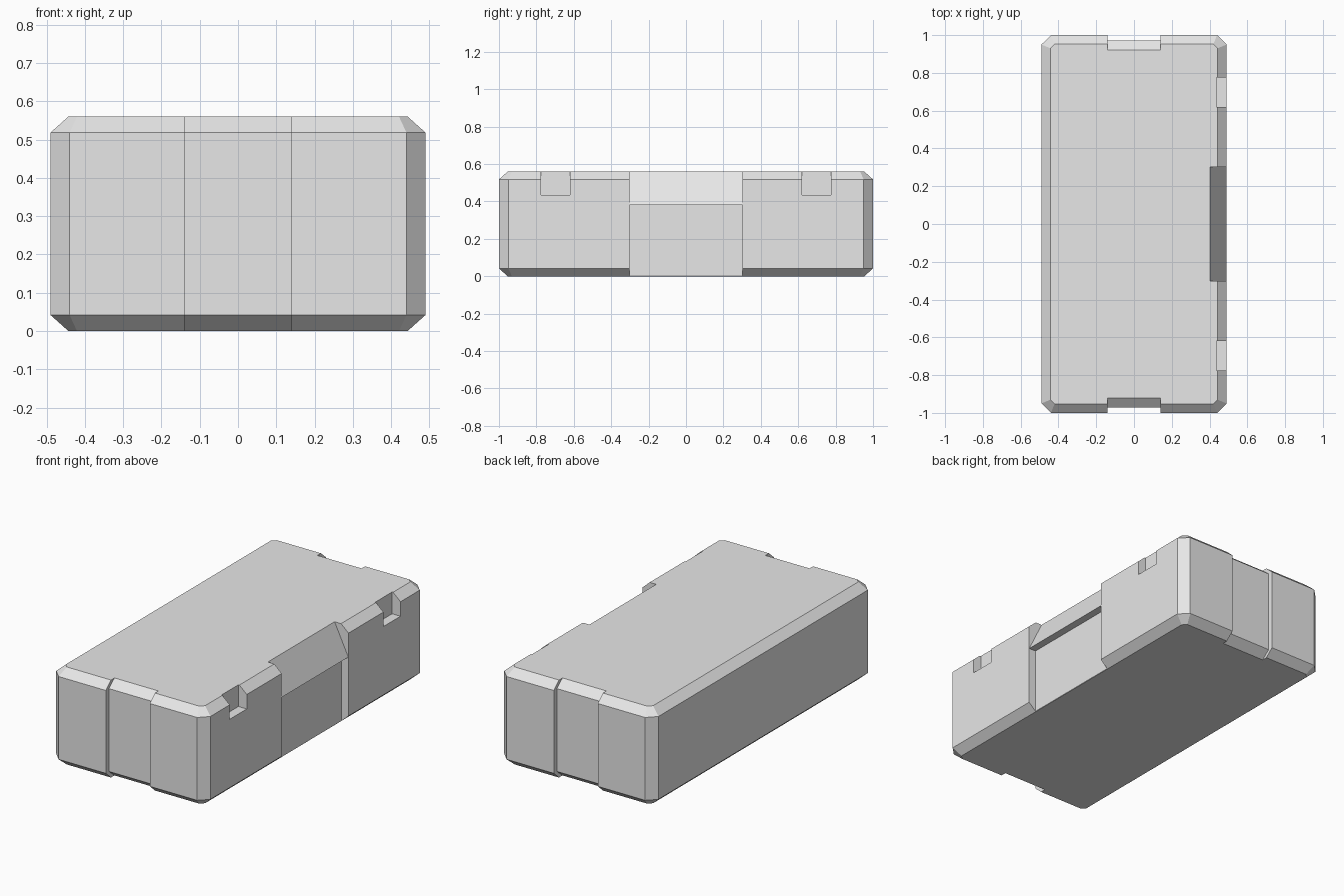
import bpy, bmesh

if "Cube" in bpy.data.objects:
    bpy.data.objects.remove(bpy.data.objects["Cube"])

grey = bpy.data.materials.new("light_grey")
grey.diffuse_color = (0.8, 0.8, 0.8, 1)
grey.use_nodes = True
grey.node_tree.nodes["Principled BSDF"].inputs["Base Color"].default_value = grey.diffuse_color

HX, HY, H = 0.49, 1.0, 0.56   # half width, half length, height
CUT = 0.05                    # upright corner chamfer
RIM, RIM_H = 0.047, 0.042     # inset and height of the top and bottom chamfers


def make_object(name, bm):
    bmesh.ops.recalc_face_normals(bm, faces=bm.faces)
    mesh = bpy.data.meshes.new(name)
    bm.to_mesh(mesh)
    bm.free()
    mesh.materials.append(grey)
    obj = bpy.data.objects.new(name, mesh)
    bpy.context.collection.objects.link(obj)
    return obj


def prism(name, profile, axis, lo, hi):
    """Extrude a (u, z) profile from lo to hi along the x or y axis."""
    bm = bmesh.new()
    place = (lambda u, z, t: (t, u, z)) if axis == "x" else (lambda u, z, t: (u, t, z))
    ends = [[bm.verts.new(place(u, z, t)) for u, z in profile] for t in (lo, hi)]
    for end in ends:
        bm.faces.new(end)
    n = len(profile)
    for i in range(n):
        j = (i + 1) % n
        bm.faces.new((ends[0][i], ends[0][j], ends[1][j], ends[1][i]))
    return make_object(name, bm)


def octagon(bm, inset, z):
    """Ring of a rectangle with cut corners, offset evenly inwards."""
    x, y, c = HX - inset, HY - inset, CUT - inset * (2 - 2 ** 0.5)
    points = [(x, -y + c), (x, y - c), (x - c, y), (-x + c, y),
              (-x, y - c), (-x, -y + c), (-x + c, -y), (x - c, -y)]
    return [bm.verts.new((px, py, z)) for px, py in points]


# Chamfered block
bm = bmesh.new()
rings = [octagon(bm, i, z) for i, z in
         ((RIM, 0), (0, RIM_H), (0, H - RIM_H), (RIM, H))]
bm.faces.new(rings[0])
bm.faces.new(rings[-1])
for a, b in zip(rings, rings[1:]):
    for i in range(8):
        j = (i + 1) % 8
        bm.faces.new((a[i], a[j], b[j], b[i]))
body = make_object("case_body", bm)

cutters = []

# Shallow band grooves on both ends, following the rim chamfers
for s in (-1, 1):
    band = [(0.896, -0.021), (0.972, RIM_H), (0.972, H - RIM_H),
            (0.896, H + 0.021), (1.1, H + 0.021), (1.1, -0.021)]
    cutters.append(prism("end_groove_cutter", [(s * y, z) for y, z in band],
                         "x", -0.14, 0.14))

# Side recess with a sloped lip above a set-back panel
recess = [(0.392, 0.58), (0.489, 0.38), (0.445, 0.38),
          (0.445, -0.05), (0.6, -0.05), (0.6, 0.58)]
cutters.append(prism("side_recess_cutter", recess, "y", -0.303, 0.303))

# Two small notches in the upper side edge
notch = [(0.437, 0.435), (0.6, 0.435), (0.6, 0.65), (0.437, 0.65)]
for lo, hi in ((-0.775, -0.62), (0.62, 0.775)):
    cutters.append(prism("edge_notch_cutter", notch, "y", lo, hi))

# Cut the body, then remove the cutters
for cutter in cutters:
    cutter.hide_render = True
    mod = body.modifiers.new(cutter.name, "BOOLEAN")
    mod.operation = "DIFFERENCE"
    mod.solver = "EXACT"
    mod.object = cutter
graph = bpy.context.evaluated_depsgraph_get()
result = bpy.data.meshes.new_from_object(body.evaluated_get(graph))
body.modifiers.clear()
body.data = result
for cutter in cutters:
    bpy.data.objects.remove(cutter)
